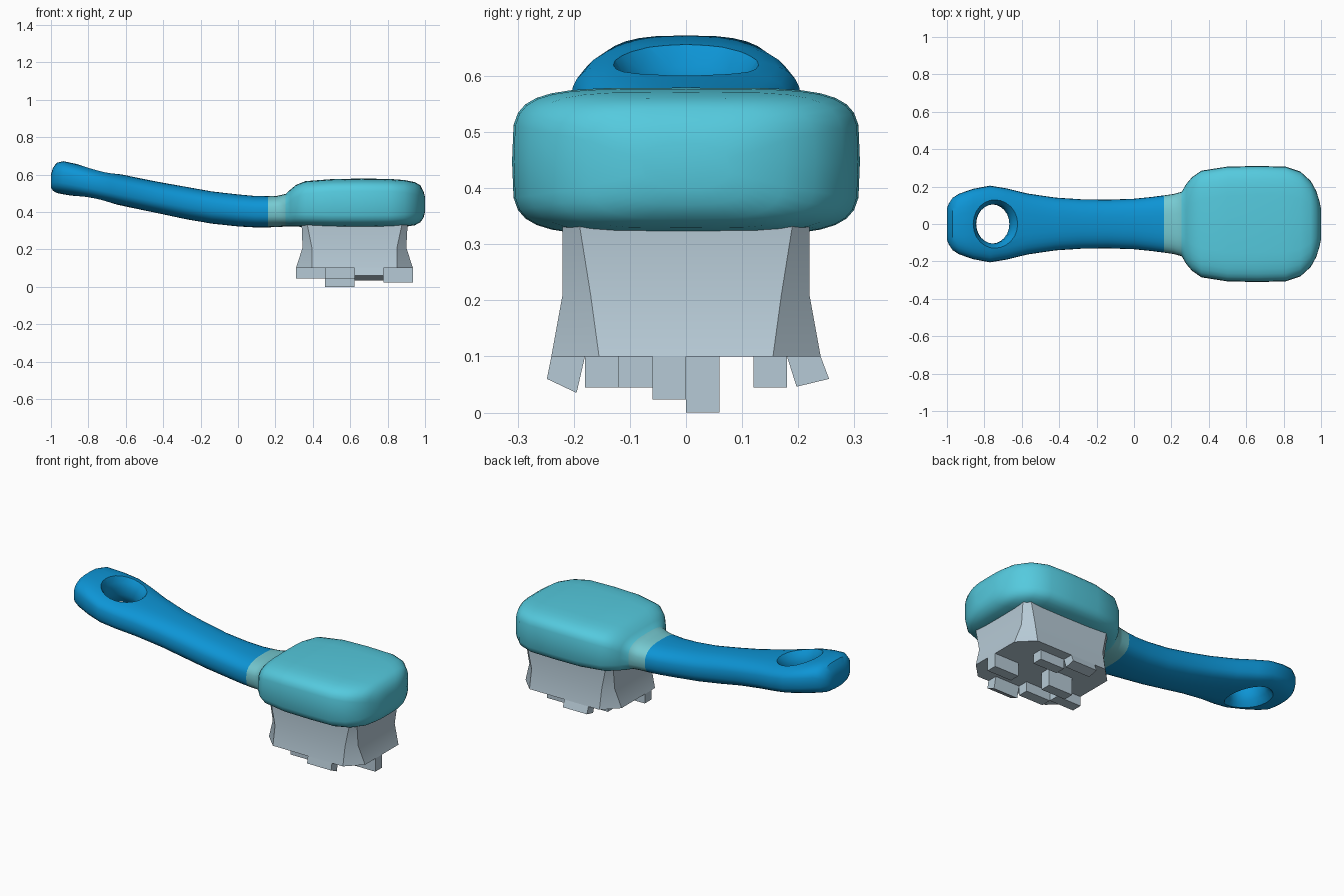
import bpy, bmesh, math
from mathutils import Matrix

if "Cube" in bpy.data.objects:
    bpy.data.objects.remove(bpy.data.objects["Cube"])


def material(name, rgb):
    m = bpy.data.materials.new(name)
    m.diffuse_color = (*rgb, 1)
    m.use_nodes = True
    m.node_tree.nodes["Principled BSDF"].inputs["Base Color"].default_value = m.diffuse_color
    return m


BLUE = material("handle blue", (0.004, 0.30, 0.67))
TEAL = material("head teal", (0.09, 0.59, 0.73))
PALE = material("neck pale teal", (0.18, 0.59, 0.64))
GREY = material("bristle grey", (0.47, 0.59, 0.67))


def finish(bm, name, mats, smooth=None):
    bmesh.ops.recalc_face_normals(bm, faces=bm.faces)
    me = bpy.data.meshes.new(name)
    bm.to_mesh(me)
    bm.free()
    ob = bpy.data.objects.new(name, me)
    bpy.context.collection.objects.link(ob)
    for m in mats:
        me.materials.append(m)
    if smooth:
        shade(ob, smooth)
    return ob


def shade(ob, angle):
    bpy.ops.object.select_all(action='DESELECT')
    ob.select_set(True)
    bpy.context.view_layer.objects.active = ob
    bpy.ops.object.shade_smooth_by_angle(angle=math.radians(angle))


def loft(rings):
    """Skin a list of equal-length point rings and cap both ends."""
    bm = bmesh.new()
    vs = [[bm.verts.new(p) for p in r] for r in rings]
    n = len(vs[0])
    for a, b in zip(vs, vs[1:]):
        for i in range(n):
            j = (i + 1) % n
            bm.faces.new((a[i], a[j], b[j], b[i]))
    bm.faces.new(vs[0][::-1])
    bm.faces.new(vs[-1])
    return bm


def section(x, w, z0, z1, e, n=32):
    """Superellipse cross-section across the handle axis."""
    def f(v):
        return math.copysign(abs(v) ** (2 / e), v)
    zc, h = (z0 + z1) / 2, (z1 - z0) / 2
    return [(x, w * f(math.cos(2 * math.pi * i / n)), zc + h * f(math.sin(2 * math.pi * i / n)))
            for i in range(n)]


# handle: x, half width, bottom, top, roundness
handle = finish(loft([section(*s) for s in (
    (-1.0, .085, .53, .60, 2.6), (-.99, .11, .515, .635, 2.6), (-.97, .14, .502, .663, 2.7),
    (-.935, .162, .495, .672, 2.9), (-.86, .188, .482, .656, 3), (-.77, .205, .465, .635, 3),
    (-.68, .19, .447, .613, 3), (-.57, .163, .423, .59, 2.8), (-.42, .141, .392, .56, 2.6),
    (-.28, .132, .362, .535, 2.5), (-.14, .13, .338, .51, 2.5), (0, .135, .323, .494, 2.5),
    (.09, .144, .318, .486, 2.6), (.16, .153, .318, .485, 2.7))]), "handle", [BLUE])

# hanging hole: hourglass cutter tilted with the handle
prof = [(-.14, .19), (-.085, .138), (-.05, .114), (-.02, .105), (.02, .105), (.05, .114), (.085, .138), (.14, .19)]
bm = loft([[(r * .9 * math.cos(math.tau * i / 24), r * math.sin(math.tau * i / 24), z) for i in range(24)]
           for z, r in prof])
bm.transform(Matrix.Translation((-.755, 0, .548)) @ Matrix.Rotation(.2, 4, 'Y'))
cutter = finish(bm, "hole_cutter", [BLUE])
mod = handle.modifiers.new("hole", 'BOOLEAN')
mod.object, mod.operation, mod.solver = cutter, 'DIFFERENCE', 'EXACT'
bpy.ops.object.select_all(action='DESELECT')
handle.select_set(True)
bpy.context.view_layer.objects.active = handle
bpy.ops.object.modifier_apply(modifier=mod.name)
bpy.data.objects.remove(cutter)
shade(handle, 35)

# brush head with its neck
bm = loft([section(*s) for s in (
    (.16, .153, .318, .485, 2.7), (.21, .16, .32, .487, 2.8), (.255, .172, .322, .497, 3),
    (.28, .215, .322, .52, 3.4), (.31, .25, .322, .545, 3.8), (.36, .285, .32, .565, 4.2),
    (.5, .307, .317, .576, 4.6), (.66, .31, .316, .579, 4.6), (.81, .307, .317, .577, 4.6),
    (.89, .28, .321, .571, 4.4), (.945, .23, .329, .56, 4), (.975, .175, .345, .543, 3.6),
    (.992, .12, .37, .51, 3), (1.0, .08, .40, .48, 2.6))])
for f in bm.faces:
    f.material_index = 1 if f.calc_center_median().x < .235 else 0
finish(bm, "brush_head", [TEAL, PALE], 50)


# bristle block: chamfered rectangle flaring downwards
def octagon(x0, x1, w, c, z):
    return [(x0 + c, -w, z), (x1 - c, -w, z), (x1, -w + c, z), (x1, w - c, z),
            (x1 - c, w, z), (x0 + c, w, z), (x0, w - c, z), (x0, -w + c, z)]


finish(loft([octagon(.34, .907, .22, .03, .335), octagon(.345, .9, .22, .05, .21),
             octagon(.31, .935, .24, .085, .1)]), "bristle_block", [GREY], 40)


# bristle tufts: slabs under the block, given as x range and a y-z outline
def tuft(name, col, outline):
    x0 = .31 + col * .15625
    finish(loft([[(x, y, z) for y, z in outline] for x in (x0, x0 + .15625)]), name, [GREY])


for i, (col, y, z) in enumerate(((3, -.06, .023), (2, .12, .045), (1, 0, 0),
                                 (1, -.18, .045), (0, -.12, .045))):
    tuft(f"tuft_{i + 1}", col, [(y, .1), (y + .06, .1), (y + .06, z), (y, z)])
tuft("splayed_tuft_left", 2, [(-.24, .1), (-.18, .1), (-.195, .035), (-.248, .06)])
tuft("splayed_tuft_right", 1, [(.24, .1), (.18, .1), (.197, .046), (.255, .06)])
